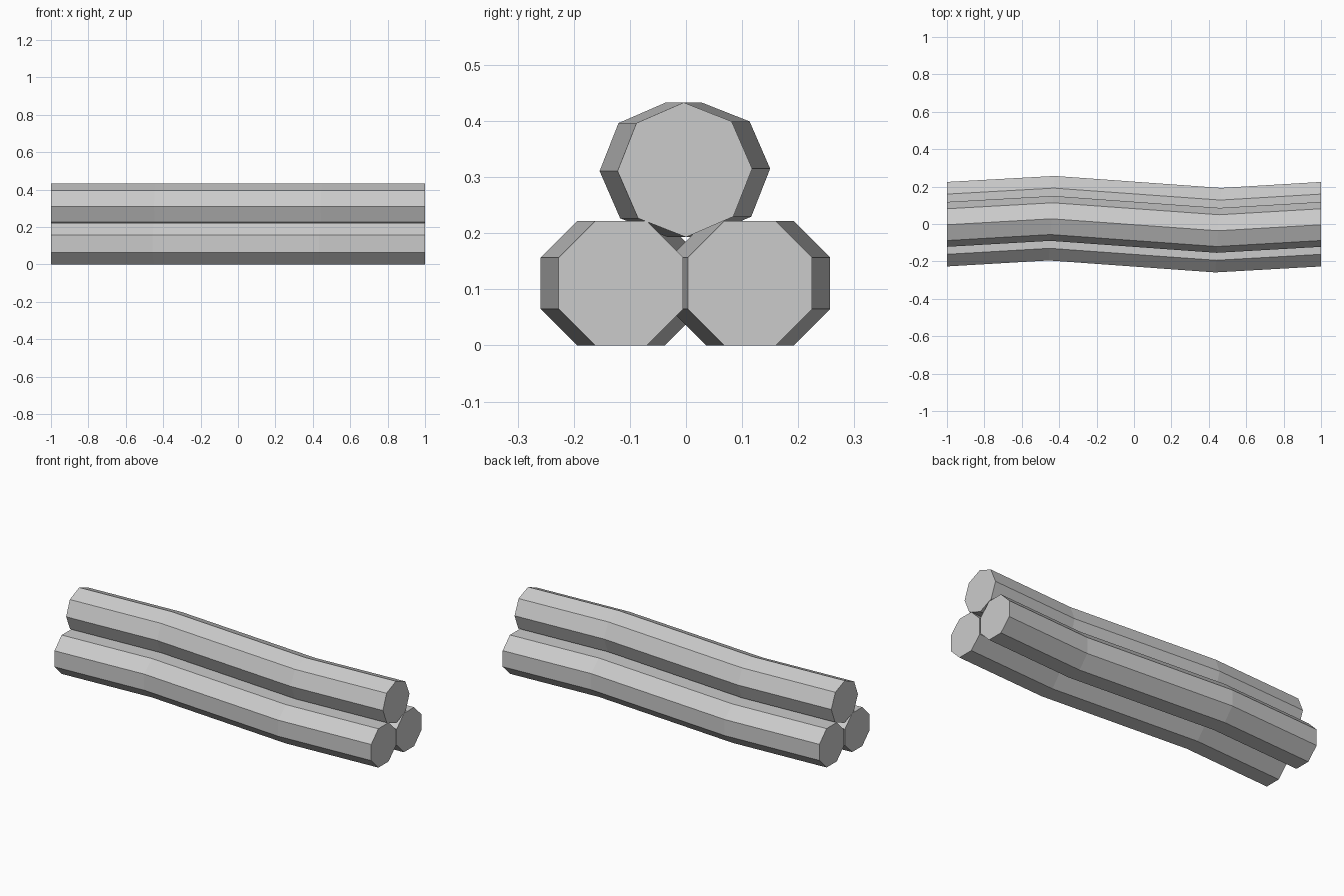
import bpy
import bmesh
from math import cos, sin, radians

cube = bpy.data.objects.get("Cube")
if cube:
    bpy.data.objects.remove(cube, do_unlink=True)

# Single plain grey
GREY = (0.6, 0.6, 0.6, 1)
grey = bpy.data.materials.new("plain grey")
grey.use_nodes = True
grey.diffuse_color = GREY
grey.node_tree.nodes["Principled BSDF"].inputs["Base Color"].default_value = GREY

RADIUS = 0.12
SIDES = 8
SKEW = 0.07  # the bend joints are cut slightly oblique
# Log path: (x, sideways shift, skew of the cut)
PATH = [(-1, 0, 0), (-0.44, 0.032, SKEW), (0.45, -0.032, SKEW), (1, 0, 0)]


def make_log(name, y, z, turn):
    """Eight-sided log swept along the bent path, with flat ends."""
    bm = bmesh.new()
    rings = []
    for x, shift, skew in PATH:
        ring = []
        for i in range(SIDES):
            a = radians(turn + 360 * i / SIDES)
            py = y + RADIUS * cos(a)
            ring.append(bm.verts.new((x + skew * py, py + shift, z + RADIUS * sin(a))))
        rings.append(ring)
    for r, s in zip(rings, rings[1:]):
        for i in range(SIDES):
            j = (i + 1) % SIDES
            bm.faces.new((r[i], r[j], s[j], s[i]))
    bm.faces.new(rings[0])
    bm.faces.new(rings[-1])
    bmesh.ops.recalc_face_normals(bm, faces=bm.faces)
    mesh = bpy.data.meshes.new(name)
    bm.to_mesh(mesh)
    bm.free()
    mesh.materials.append(grey)
    bpy.context.collection.objects.link(bpy.data.objects.new(name, mesh))


# Two logs side by side, one resting on top
make_log("front_log", -0.116, 0.111, 22.5)
make_log("back_log", 0.114, 0.111, 22.5)
make_log("top_log", -0.002, 0.313, 1)
